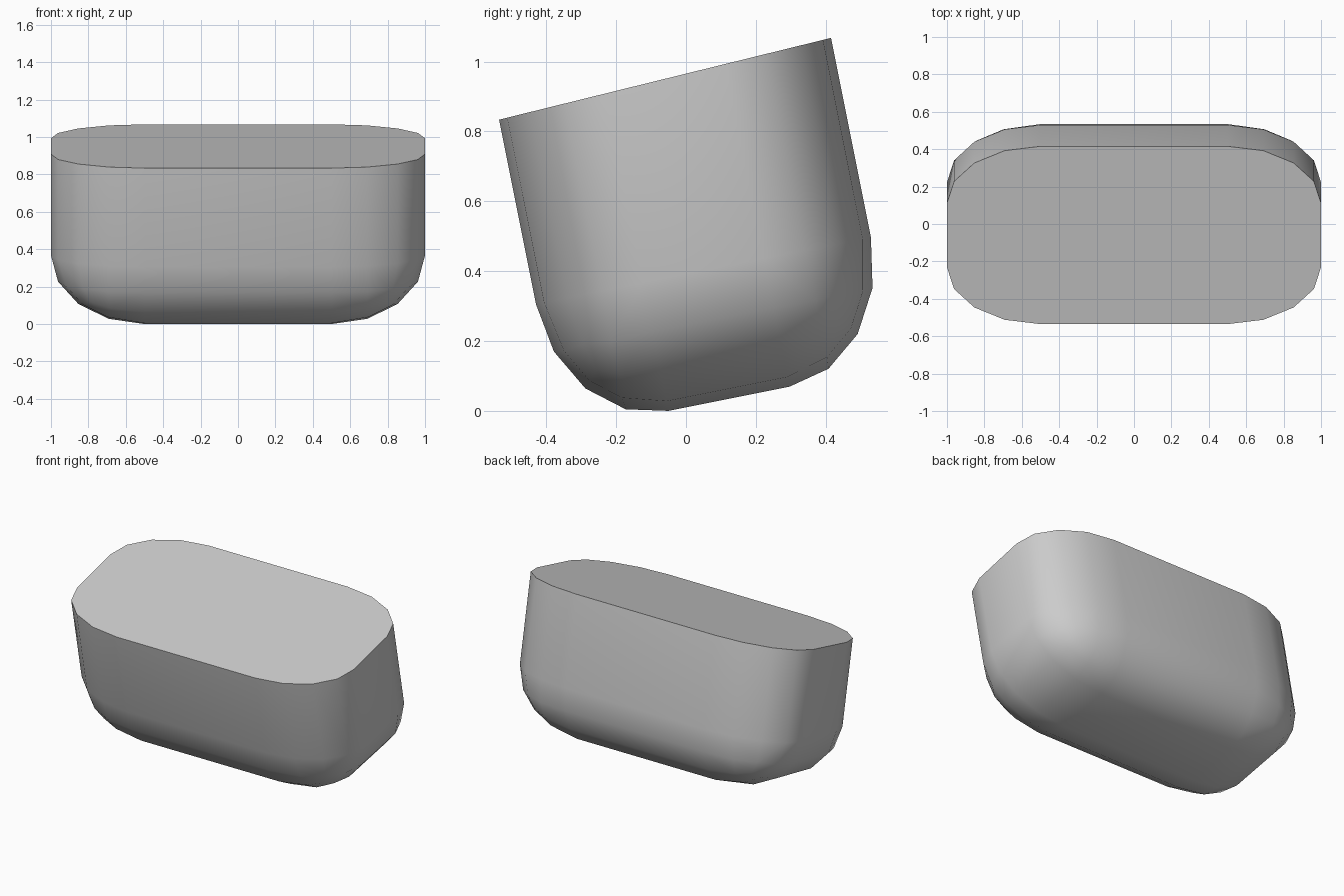
import bpy, bmesh, math
from mathutils import Matrix, Vector

if "Cube" in bpy.data.objects:
    bpy.data.objects.remove(bpy.data.objects["Cube"])

# Rounded block: unit-radius bevel in stretched space, then scaled to size
RADII = Vector((0.5, 0.3125, 0.374))
HALF = Vector((1.0, 0.489, 0.9))
TILT = math.radians(11.3)

bm = bmesh.new()
bmesh.ops.create_cube(bm, size=2.0)
bmesh.ops.scale(bm, verts=bm.verts, vec=[HALF[i] / RADII[i] for i in range(3)])
bmesh.ops.bevel(bm, geom=bm.edges[:], offset=1.0, offset_type='OFFSET',
                segments=4, profile=0.5, affect='EDGES')
bmesh.ops.scale(bm, verts=bm.verts, vec=RADII)
bmesh.ops.translate(bm, verts=bm.verts, vec=(0, 0.128, HALF.z + 0.012))

# Lean backwards-down about the x axis
bmesh.ops.rotate(bm, verts=bm.verts, cent=(0, 0, 0),
                 matrix=Matrix.Rotation(TILT, 3, 'X'))

# Slice off the top with a slightly steeper plane and cap it
front, back = Vector((0, -0.535, 0.836)), Vector((0, 0.415, 1.07))
d = back - front
cut = bmesh.ops.bisect_plane(bm, geom=bm.verts[:] + bm.edges[:] + bm.faces[:],
                             plane_co=front, plane_no=(0, -d.z, d.y),
                             clear_outer=True)
rim = [g for g in cut["geom_cut"] if isinstance(g, bmesh.types.BMEdge)]
bmesh.ops.contextual_create(bm, geom=rim)
bmesh.ops.recalc_face_normals(bm, faces=bm.faces)

# Rest on the floor
low = min(v.co.z for v in bm.verts)
bmesh.ops.translate(bm, verts=bm.verts, vec=(0, 0, -low))

mesh = bpy.data.meshes.new("tilted_block")
bm.to_mesh(mesh)
bm.free()
block = bpy.data.objects.new("tilted_block", mesh)
bpy.context.collection.objects.link(block)
bpy.context.view_layer.objects.active = block
block.select_set(True)
bpy.ops.object.shade_smooth_by_angle(angle=math.radians(40))
